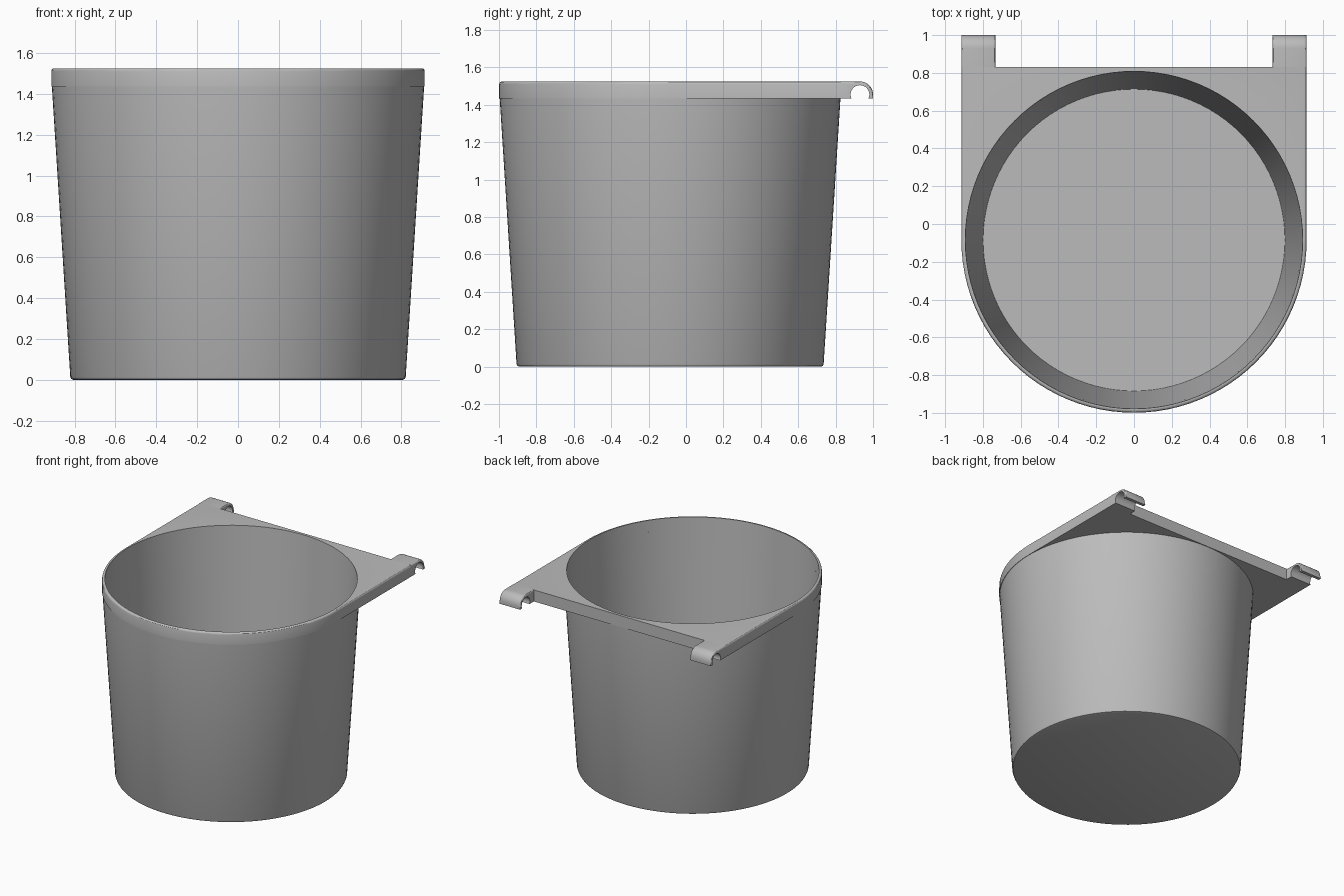
import bpy, bmesh
from math import sin, cos, pi, asin

cube = bpy.data.objects.get("Cube")
if cube:
    bpy.data.objects.remove(cube)

SEG = 96
CY = -0.085                 # centre of the round cup
TOP, LIP = 1.525, 1.435     # top and underside of the rim plate
R = 0.914                   # outer rim radius
BACK = 0.83                 # back edge of the plate

grey = bpy.data.materials.new("plain grey")
grey.use_nodes = True
grey.diffuse_color = (0.5, 0.5, 0.5, 1)
grey.node_tree.nodes["Principled BSDF"].inputs["Base Color"].default_value = (0.5, 0.5, 0.5, 1)


def finish(name, bm):
    bmesh.ops.recalc_face_normals(bm, faces=bm.faces)
    mesh = bpy.data.meshes.new(name)
    bm.to_mesh(mesh)
    bm.free()
    obj = bpy.data.objects.new(name, mesh)
    bpy.context.collection.objects.link(obj)
    mesh.materials.append(grey)
    return obj


def smooth(obj):
    bpy.ops.object.select_all(action='DESELECT')
    obj.select_set(True)
    bpy.context.view_layer.objects.active = obj
    bpy.ops.object.shade_smooth_by_angle(angle=pi / 6)


def lathe(name, profile):
    """Turn an (r, z) profile round the cup axis, closing ends with discs."""
    bm = bmesh.new()
    rings = [[bm.verts.new((r * cos(2 * pi * i / SEG), CY + r * sin(2 * pi * i / SEG), z))
              for i in range(SEG)] for r, z in profile]
    for a, b in zip(rings, rings[1:]):
        for i in range(SEG):
            j = (i + 1) % SEG
            bm.faces.new((a[i], a[j], b[j], b[i]))
    bm.faces.new(rings[0])
    bm.faces.new(rings[-1])
    return finish(name, bm)


def prism(points, offset):
    """Extrude a closed outline of 3D points."""
    bm = bmesh.new()
    face = bm.faces.new([bm.verts.new(p) for p in points])
    new = bmesh.ops.extrude_face_region(bm, geom=[face])["geom"]
    bmesh.ops.translate(bm, vec=offset, verts=[v for v in new if isinstance(v, bmesh.types.BMVert)])
    return bm


def bevel(bm, width, rule):
    edges = [e for e in bm.edges if all(rule(v.co) for v in e.verts)]
    bmesh.ops.bevel(bm, geom=edges, offset=width, segments=3, profile=0.5, affect='EDGES')


# Tapered cup: floor, rounded foot, outer wall, inner wall
cup = lathe("cup_wall", [(0.805, 0), (0.816, 0.004), (0.821, 0.015), (0.911, LIP),
                         (0.8875, LIP), (0.799, 0.02)])
smooth(cup)

# Rim plate: half round at the front, square at the back
outline = [(R * cos(pi + pi * i / 48), CY + R * sin(pi + pi * i / 48), LIP) for i in range(49)]
outline += [(R, BACK, LIP), (-R, BACK, LIP)]
bm = prism(outline, (0, 0, TOP - LIP))
top_edges = [e for e in bm.edges if all(v.co.z > TOP - 0.001 for v in e.verts)
             and not all(v.co.y > BACK - 0.001 for v in e.verts)]
bmesh.ops.bevel(bm, geom=top_edges, offset=0.015, segments=3, profile=0.5, affect='EDGES')
plate = finish("rim_plate", bm)

# Round opening through the plate, following the cup's inner taper
cutter = lathe("opening_cutter", [(0.8875 - 0.00625, LIP - 0.1), (0.8875 + 0.0119, TOP + 0.1)])
cutter.hide_render = True
cutter.hide_viewport = False
cut = plate.modifiers.new("opening", 'BOOLEAN')
cut.operation = 'DIFFERENCE'
cut.solver = 'EXACT'
cut.object = cutter
bpy.ops.object.select_all(action='DESELECT')
plate.select_set(True)
bpy.context.view_layer.objects.active = plate
bpy.ops.object.modifier_apply(modifier="opening")
bpy.data.objects.remove(cutter)
smooth(plate)

# Clip hooks: rounded arm ends with a bore open underneath
HY, HZ, BORE, ROUND = 0.93, 1.455, 0.05, 0.07
dip = asin((HZ - LIP) / BORE)
profile = [(BACK, LIP)]
for i in range(25):
    a = pi + dip - (pi + 2 * dip) * i / 24
    profile.append((HY + BORE * cos(a), HZ + BORE * sin(a)))
profile.append((HY + ROUND, LIP))
for i in range(13):
    a = pi / 2 * i / 12
    profile.append((HY + ROUND * cos(a), HZ + ROUND * sin(a)))
profile.append((BACK, TOP))

for name, side in (("left_hook", 1), ("right_hook", -1)):
    bm = prism([(side * 0.733, y, z) for y, z in profile], (side * (R - 0.733), 0, 0))
    # soften the outer contour on both flanks
    rim = [e for e in bm.edges
           if abs(e.verts[0].co.x - e.verts[1].co.x) < 0.001
           and all(((v.co.y - HY) ** 2 + (v.co.z - HZ) ** 2) ** 0.5 > ROUND - 0.002
                   and v.co.z > HZ - 0.001 for v in e.verts)
           and not all(v.co.y < BACK + 0.001 for v in e.verts)]
    bmesh.ops.bevel(bm, geom=rim, offset=0.012, segments=3, profile=0.5, affect='EDGES')
    smooth(finish(name, bm))
